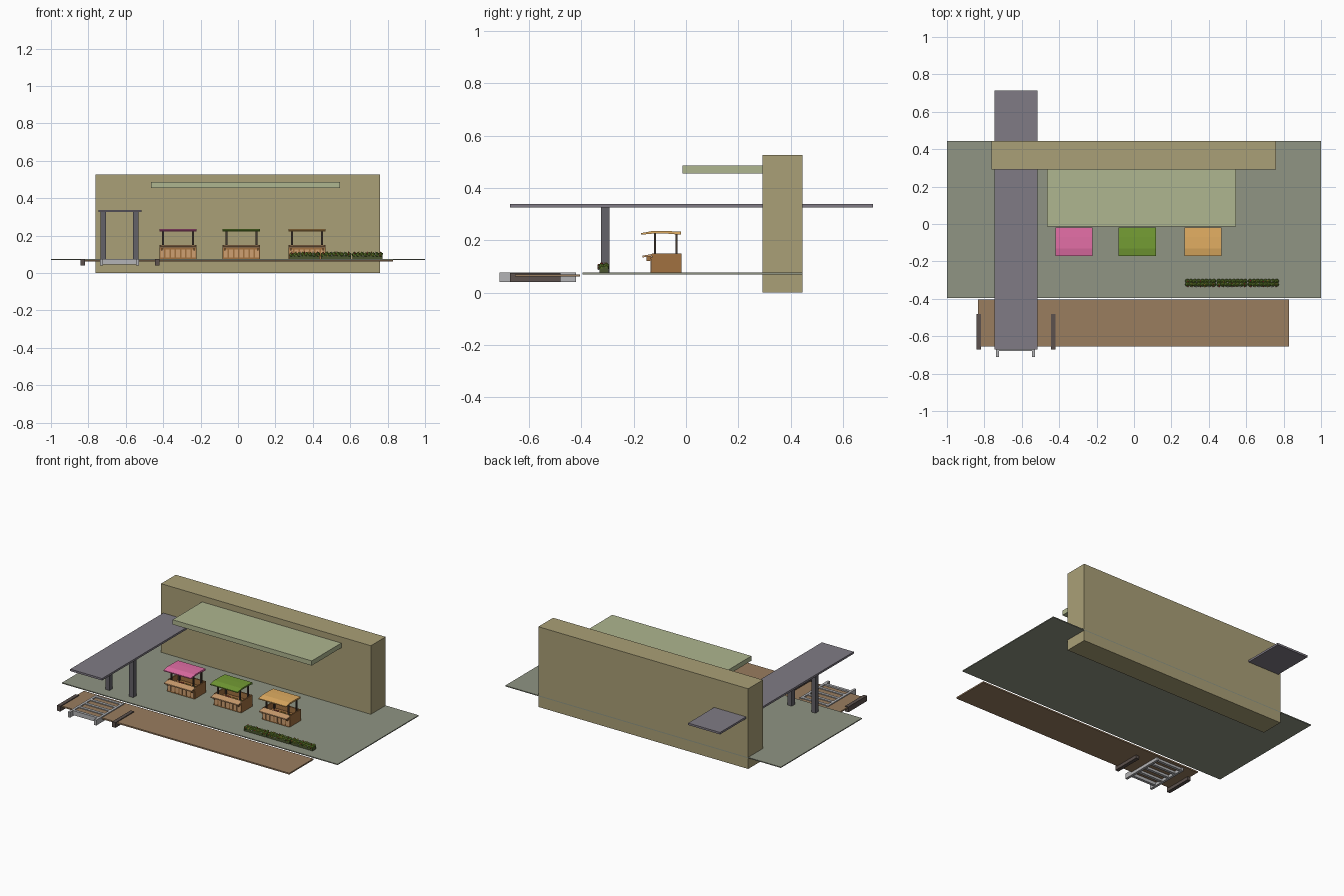
import bpy, bmesh, math, random
from mathutils import Matrix, Vector

if "Cube" in bpy.data.objects:
    bpy.data.objects.remove(bpy.data.objects["Cube"])

random.seed(4)
mats = {}


def mat(name, rgb):
    m = bpy.data.materials.new(name)
    m.diffuse_color = [(c / 255) ** 2.2 for c in rgb] + [1]
    m.use_nodes = True
    m.node_tree.nodes["Principled BSDF"].inputs["Base Color"].default_value = m.diffuse_color
    mats[name] = m


for n, c in {
    "building": (168, 158, 118), "canopy": (173, 180, 142), "paving": (142, 147, 130),
    "overpass": (127, 122, 132), "post": (100, 98, 104), "boards": (152, 124, 95),
    "dark_rail": (92, 82, 78), "steel": (178, 178, 180), "stall_wood": (160, 112, 66),
    "slat": (205, 158, 112), "stall_post": (70, 60, 52), "pink": (226, 110, 165),
    "green": (115, 155, 55), "orange": (224, 172, 98), "trough": (75, 85, 50),
    "leaf": (100, 128, 48), "red": (205, 70, 60), "yellow": (230, 185, 70),
    "white": (225, 225, 215),
}.items():
    mat(n, c)


def finish(bm, name, material):
    me = bpy.data.meshes.new(name)
    bmesh.ops.recalc_face_normals(bm, faces=bm.faces)
    bm.to_mesh(me)
    bm.free()
    ob = bpy.data.objects.new(name, me)
    bpy.context.collection.objects.link(ob)
    me.materials.append(mats[material])
    return ob


def boxes(name, material, *bounds):
    # Each bound is x0, x1, y0, y1, z0, z1
    bm = bmesh.new()
    for x0, x1, y0, y1, z0, z1 in bounds:
        m = Matrix.Translation(((x0 + x1) / 2, (y0 + y1) / 2, (z0 + z1) / 2))
        bmesh.ops.create_cube(bm, size=1, matrix=m @ Matrix.Diagonal((x1 - x0, y1 - y0, z1 - z0, 1)))
    return finish(bm, name, material)


def extrude_x(name, material, profile, x0, x1):
    # Closed (y, z) profile swept along x
    bm = bmesh.new()
    face = bm.faces.new([bm.verts.new((x0, y, z)) for y, z in profile])
    new = bmesh.ops.extrude_face_region(bm, geom=[face])["geom"]
    bmesh.ops.translate(bm, vec=(x1 - x0, 0, 0), verts=[v for v in new if isinstance(v, bmesh.types.BMVert)])
    return finish(bm, name, material)


def balls(name, material, items, sub=1):
    # Items are (centre, radii)
    bm = bmesh.new()
    for c, r in items:
        bmesh.ops.create_icosphere(bm, subdivisions=sub, radius=1,
                                   matrix=Matrix.Translation(c) @ Matrix.Diagonal((*r, 1)))
    return finish(bm, name, material)


# Large masses
boxes("ground_slab", "paving", (-1, 1, -.396, .445, .070, .076))
boxes("main_building", "building", (-.763, .76, .292, .445, 0, .526))
boxes("entrance_canopy", "canopy", (-.465, .545, -.014, .294, .455, .486))

# Overpass and its two columns
boxes("overpass_deck", "overpass", (-.747, -.516, -.672, .714, .325, .338))
boxes("overpass_columns", "post", *[(x - .015, x + .015, -.325, -.293, .074, .326) for x in (-.72, -.547)])

# Boardwalk, side beams and ladder-like ramp
boxes("boardwalk", "boards", (-.835, .83, -.654, -.405, .061, .070))
boxes("side_beams", "dark_rail", *[(x - .012, x + .012, -.672, -.48, .040, .075) for x in (-.831, -.431)])
boxes("ramp_rails", "steel", *[(x - .008, x + .008, -.712, -.42, .041, .076) for x in (-.729, -.538)])
boxes("ramp_rungs", "steel", *[(-.722, -.545, y - .009, y + .009, .046, .0755)
                               for y in (-.67, -.61, -.55, -.49, -.435)])


# Market stalls
def stall(cx, colour):
    n = colour + "_stall_"
    l, r = cx - .1, cx + .1
    boxes(n + "body", "stall_wood",
          (l, r, -.128, -.018, .075, .113),
          (l, l + .008, -.130, -.018, .075, .150), (r - .008, r, -.130, -.018, .075, .150),
          (l, r, -.026, -.018, .075, .150), (l, r, -.132, -.124, .075, .134),
          (l, r, -.135, -.130, .075, .083), (l, r, -.135, -.130, .126, .134))
    boxes(n + "front_slats", "slat", *[(cx + i * .028 - .010, cx + i * .028 + .010, -.135, -.131, .083, .126)
                                       for i in range(-3, 4)])
    extrude_x(n + "counter_ledge", "slat",
              [(-.166, .134), (-.166, .141), (-.120, .149), (-.120, .141)], l, r)
    boxes(n + "ledge_brackets", "stall_wood", *[(x - .004, x + .004, -.150, -.130, .120, .138)
                                                for x in (l + .012, r - .012)])
    boxes(n + "posts", "stall_post", *[(cx + sx - .005, cx + sx + .005, y - .004, y + .004, .11, .226)
                                       for sx in (-.08, .08) for y in (-.118, -.036)])
    # Sheet awning bent down towards the front
    extrude_x(n + "awning", colour,
              [(-.020, .221), (-.020, .233), (-.070, .235), (-.130, .235), (-.172, .227),
               (-.172, .221), (-.130, .225), (-.070, .225)], l, r)
    # Produce on the counter shelf
    for k, c in enumerate(("red", "yellow", "green")):
        balls(n + c + "_produce", c,
              [((cx + (k - 1) * .05 + i * .014, y, .116), (.006,) * 3)
               for i in (-1, 0, 1) for y in (-.10, -.08, -.06)])


for x, c in ((-.321, "pink"), (.018, "green"), (.369, "orange")):
    stall(x, c)

# Three flower troughs
for k in range(3):
    cx = .356 + k * .168
    boxes(f"planter_{k}_trough", "trough", (cx - .081, cx + .081, -.330, -.297, .076, .099))
    leaves, flowers = [], {"red": [], "yellow": [], "white": []}
    for i in range(8):
        for y in (-.323, -.305):
            leaves.append((Vector((cx - .071 + i * .0203, y, .098 + random.uniform(-.002, .003))),
                           (.013, .013, .014)))
    for i in range(7):
        p = cx - .068 + i * .0225
        c = ("red", "yellow", "white")[i % 3]
        flowers[c] += [((p, -.334, random.uniform(.090, .106)), (.004,) * 3),
                       ((p, -.314 + random.uniform(-.012, .012), .111), (.004,) * 3)]
    balls(f"planter_{k}_leaves", "leaf", leaves)
    for c, f in flowers.items():
        balls(f"planter_{k}_{c}_flowers", c, f)
